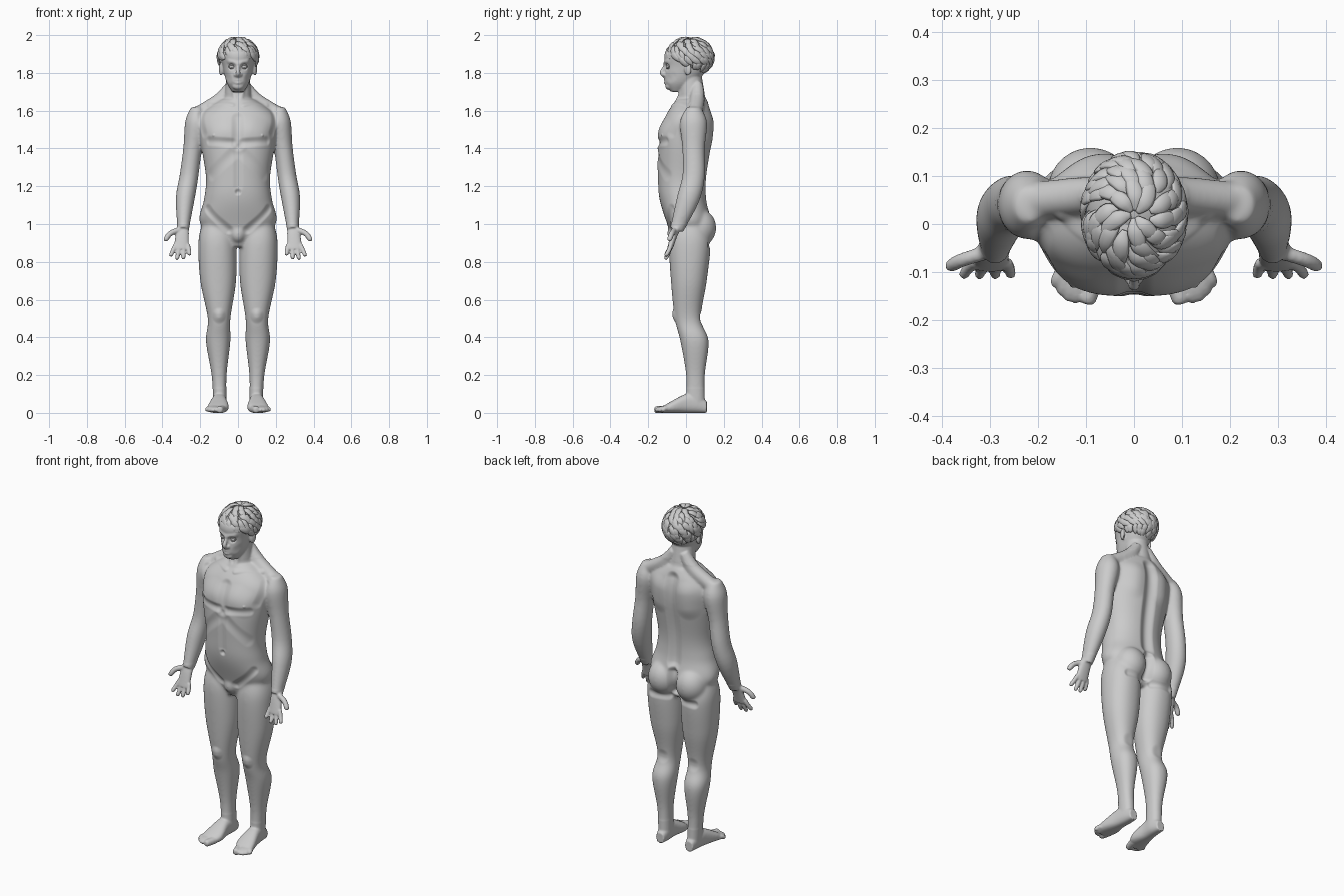
import bpy, bmesh, math, random
from math import sin, cos, tau, radians
from mathutils import Vector, Matrix, kdtree, geometry
from mathutils.bvhtree import BVHTree

random.seed(4)
default = bpy.data.objects.get("Cube")
if default:
    bpy.data.objects.remove(default, do_unlink=True)

grey = bpy.data.materials.new("plain_grey")
grey.use_nodes = True
colour = (0.6, 0.6, 0.6, 1)
grey.diffuse_color = colour
grey.node_tree.nodes["Principled BSDF"].inputs["Base Color"].default_value = colour


def spline(rows, steps):
    """Smooth interpolation through rows of numbers."""
    smooth, last = [], len(rows) - 1
    for i in range(last):
        before, here, after, beyond = (rows[max(0, min(last, i + k))] for k in (-1, 0, 1, 2))
        for step in range(steps):
            t = step / steps
            row = []
            for a, b, c, d in zip(before, here, after, beyond):
                leave, arrive = (c - a) / 2, (d - b) / 2
                ease = t * t * (3 - t - t)
                row.append(b + (c - b) * ease + t * (1 - t) * (leave * (1 - t) - arrive * t))
            smooth.append(row)
    smooth.append(list(rows[-1]))
    return smooth


def skin(bm, rings, both):
    """Close a stack of rings into a solid, mirrored if asked."""
    for side in ((1, -1) if both else (1,)):
        loops = [[bm.verts.new((p.x * side, p.y, p.z)) for p in ring] for ring in rings]
        count = len(loops[0])
        for low, high in zip(loops, loops[1:]):
            for k in range(count):
                after = (k + 1) % count
                bm.faces.new((low[k], low[after], high[after], high[k]))
        bm.faces.new(loops[0])
        bm.faces.new(loops[-1])


def rounded(low, high, wave, power):
    """Point on a rounded box outline between two bounds."""
    middle, half = (low + high) / 2, (high - low) / 2
    return middle + half * math.copysign(abs(wave) ** (2 / power), wave)


def loft(bm, rows, both=True, power=2.2, along_y=False, sides=40):
    """Each row holds a station, then the bounds on the two cross axes."""
    rings = []
    for station, left, right, low, high in spline(rows, 6):
        ring = []
        for k in range(sides):
            angle = k * tau / sides
            a = rounded(left, right, cos(angle), power)
            b = rounded(low, high, sin(angle), power)
            ring.append(Vector((a, station, b) if along_y else (a, b, station)))
        rings.append(ring)
    skin(bm, rings, both)


def tube(bm, points, both=True, flat=1, centre=None, sides=12):
    """Tapered tube through points of x, y, z, radius."""
    rows = spline(points, 4)
    rings = []
    for i, row in enumerate(rows):
        p = Vector(row[:3])
        along = Vector(rows[min(i + 1, len(rows) - 1)][:3]) - Vector(rows[max(i - 1, 0)][:3])
        normal = p - centre if centre else Vector((0, 1, 0.3))
        across = along.cross(normal).normalized()
        up = across.cross(along).normalized() * flat
        angles = [k * tau / sides for k in range(sides)]
        rings.append([p + max(row[3], 0.001) * (cos(a) * across + sin(a) * up) for a in angles])
    skin(bm, rings, both)


def blob(bm, centre, radii, both=True, tilt=0):
    """Ellipsoid, turned about the upright axis."""
    for side in ((1, -1) if both else (1,)):
        place = Matrix.Translation((centre[0] * side, centre[1], centre[2]))
        turn = Matrix.Rotation(tilt * side, 4, 'Z')
        bmesh.ops.create_icosphere(bm, subdivisions=4, radius=1,
                                   matrix=place @ turn @ Matrix.Diagonal((*radii, 1)))


def digit(bm, base, tip, radius, bend):
    """Finger or toe with a rounded end."""
    base, tip, bend = Vector(base), Vector(tip), Vector(bend)
    points = []
    for t, taper in ((0, 1), (0.5, 1), (0.9, 0.9), (1, 0.4)):
        points.append((*(base.lerp(tip, t) + bend * sin(t * tau / 2)), radius * taper))
    tube(bm, points)


def finish(name, bm):
    bmesh.ops.recalc_face_normals(bm, faces=bm.faces[:])
    mesh = bpy.data.meshes.new(name)
    bm.to_mesh(mesh)
    bm.free()
    mesh.materials.append(grey)
    mesh.shade_smooth()
    obj = bpy.data.objects.new(name, mesh)
    bpy.context.scene.collection.objects.link(obj)
    return obj


def bake(obj):
    """Replace the mesh with its modified result."""
    bpy.context.view_layer.update()
    depsgraph = bpy.context.evaluated_depsgraph_get()
    mesh = bpy.data.meshes.new_from_object(obj.evaluated_get(depsgraph))
    obj.modifiers.clear()
    obj.data = mesh
    mesh.materials.clear()
    mesh.materials.append(grey)


def soften(obj, iterations, group=""):
    smooth = obj.modifiers.new("soften", 'SMOOTH')
    smooth.iterations = iterations
    smooth.vertex_group = group


body = bmesh.new()
# Torso and head: height, half width, front, back
torso = [(.88, .06, -.06, .08), (1, .2, -.1, .13), (1.13, .18, -.14, .11), (1.25, .17, -.15, .11),
         (1.45, .2, -.15, .14), (1.57, .2, -.11, .14), (1.66, .09, -.05, .11)]
head = [(1.7, .03, -.08, -.02), (1.75, .06, -.11, .05), (1.83, .08, -.11, .12),
        (1.91, .09, -.11, .13), (1.97, .04, -.04, .07)]
for rows in (torso, head):
    loft(body, [(z, -half, half, front, back) for z, half, front, back in rows], both=False)

# Neck, sloping shoulder muscles and throat cords
tube(body, [(0, .04, 1.58, .08), (0, .03, 1.68, .07), (0, .02, 1.8, .06)], both=False, sides=32)
tube(body, [(.03, .06, 1.74, .03), (.09, .06, 1.66, .04), (.2, .05, 1.59, .04)])
tube(body, [(.06, .02, 1.79, .01), (.01, -.05, 1.65, .01)])

# Buttocks and a plain mound joining the legs
blob(body, (.09, .07, .98), (.09, .09, .1))
blob(body, (0, -.06, .95), (.04, .04, .05), both=False)

# Arms, then hands with palms forward and thumbs outside
tube(body, [(.22, .04, 1.62, .03), (.22, .04, 1.54, .06), (.24, .04, 1.4, .05), (.26, .04, 1.25, .05),
            (.28, .01, 1.13, .05), (.29, -.05, .97, .03)], flat=1.2, sides=32)
loft(body, [(1, .26, .32, -.06, -.01), (.95, .26, .33, -.08, -.04), (.87, .26, .34, -.1, -.07)])
for k in range(4):
    spread = k - 1.6
    digit(body, (.3 + spread * .022, -.08, .89), (.31 + spread * .034, -.11, .81 + spread ** 2 * .01),
          .012, (0, .004, 0))
digit(body, (.31, -.06, .97), (.386, -.09, .91), .015, (.01, 0, .01))

# Legs: height, inner, outer, front, back
loft(body, [(1, .03, .19, -.07, .1), (.9, .01, .21, -.09, .13), (.7, .01, .2, -.08, .11),
            (.5, .04, .16, -.06, .08), (.38, .04, .17, -.03, .12), (.2, .06, .14, 0, .1), (.05, .06, .13, 0, .1)])

# Feet run along the sole; toes fan out from the big one
loft(body, [(.11, .07, .12, 0, .06), (.06, .06, .13, 0, .1), (0, .06, .14, 0, .1),
            (-.08, .05, .16, 0, .06), (-.13, .08, .16, 0, .03)], power=2.5, along_y=True)
digit(body, (.08, -.1, .02), (.1, -.167, .016), .02, (0, 0, 0))
for k in range(4):
    digit(body, (.11 + k * .013, -.09, .02), (.124 + k * .014, -.163 + k * k * .004, .01),
          .013, (0, 0, .01))

# Nose, nostrils, lips, chin and ears
tube(body, [(0, -.1, 1.85, .01), (0, -.12, 1.82, .01), (0, -.127, 1.8, .013), (0, -.11, 1.78, .01)], both=False)
blob(body, (.013, -.11, 1.79), (.01, .013, .01))
for height in (1.763, 1.748):
    tube(body, [(-.003, -.11, height, .008), (.01, -.107, height, .007), (.03, -.1, 1.756, .003)])
blob(body, (0, -.09, 1.73), (.03, .02, .02), both=False)
blob(body, (.09, .01, 1.82), (.01, .02, .035), tilt=-.4)

# Fuse the parts, then soften all but the face, hands and feet
body = finish("body", body)
fuse = body.modifiers.new("fuse", 'REMESH')
fuse.mode = 'VOXEL'
fuse.voxel_size = 0.005
fuse.use_smooth_shade = True
soften(body, 5)
bake(body)
group = body.vertex_groups.new(name="limbs_and_torso")
broad = [v.index for v in body.data.vertices
         if .13 < v.co.z < 1.69 and not (abs(v.co.x) > .23 and v.co.z < 1)]
group.add(broad, 1, 'REPLACE')
soften(body, 40, group.name)
bake(body)

# Sculpted strokes: start and end as x and z, then width and relief
front = {"eye_socket": ((.033, 1.834), (.034, 1.834), .026, -.014),
         "brow": ((.01, 1.85), (.05, 1.86), .02, .006),
         "cheek_hollow": ((.05, 1.77), (.06, 1.78), .03, -.005),
         "breastbone": ((0, 1.56), (0, 1.42), .04, -.01),
         "belly_line": ((0, 1.4), (0, 1.2), .03, -.006),
         "chest_muscle": ((.08, 1.5), (.12, 1.48), .09, .01),
         "chest_fold": ((.03, 1.43), (.15, 1.44), .03, -.01),
         "nipple": ((.13, 1.47), (.13, 1.47), .01, .005),
         "collarbone": ((.03, 1.63), (.15, 1.63), .02, .006),
         "armpit_fold": ((.19, 1.58), (.18, 1.48), .03, -.008),
         "rib_arch": ((.03, 1.37), (.14, 1.26), .04, -.006),
         "navel": ((0, 1.17), (0, 1.17), .02, -.012),
         "groin_crease": ((.16, 1.08), (.05, .97), .03, -.01),
         "kneecap": ((.1, .52), (.1, .51), .04, .01)}
back = {"spine": ((0, 1.6), (0, 1.1), .05, -.02),
        "shoulder_blade": ((.09, 1.53), (.1, 1.45), .08, .01),
        "seat_cleft": ((0, 1.04), (0, .93), .04, -.03),
        "seat_fold": ((.04, .89), (.14, .89), .03, -.01),
        "knee_hollow": ((.1, .51), (.1, .5), .04, -.006)}
verts = body.data.vertices
surface = BVHTree.FromPolygons([v.co.copy() for v in verts], [tuple(p.vertices) for p in body.data.polygons])
tree = kdtree.KDTree(len(verts))
for v in verts:
    tree.insert(v.co, v.index)
tree.balance()


def stroke(start, end, width, relief, facing):
    """Raise or sink the surface along a line seen from one side."""
    hits = [surface.ray_cast(Vector((x, facing, z)), Vector((0, -facing, 0)))[0] for x, z in (start, end)]
    if None in hits:
        return
    a, b = hits
    span = (b - a).length
    for co, index, _ in tree.find_range((a + b) / 2, span / 2 + width):
        t = geometry.intersect_point_line(co, a, b)[1] if span else 0
        distance = (co - a.lerp(b, max(0, min(1, t)))).length / width
        if distance < 1:
            verts[index].co.y += facing * relief * (1 - distance ** 2) ** 2


for strokes, facing in ((front, -1), (back, 1)):
    for start, end, width, relief in strokes.values():
        for side in ((1, -1) if start[0] else (1,)):
            stroke((start[0] * side, start[1]), (end[0] * side, end[1]), width, relief, facing)
body.data.update()

# Eyes and eyelids
eyes = bmesh.new()
blob(eyes, (.033, -.088, 1.834), (.015, .015, .015))
finish("eyes", eyes)
lids = bmesh.new()
for lift in (.009, -.009):
    tube(lids, [(.017, -.09, 1.834, .003), (.033, -.1, 1.834 + lift, .004), (.05, -.09, 1.834, .003)])
finish("eyelids", lids)

# Hair: a close cap under overlapping swept locks
hair = bmesh.new()
blob(hair, (0, .04, 1.885), (.1, .1, .095), both=False)
middle, size = Vector((0, .02, 1.885)), Vector((.103, .122, .1))
for start in range(4, 120, 16):
    count = 5 + int(20 * sin(radians(start)))
    for k in range(count):
        turn = (k + random.uniform(-.3, .3)) * tau / count + start
        sweep = random.uniform(.25, .8) if start < 90 else random.uniform(-.15, .25)
        length, loose = random.uniform(32, 46), random.uniform(1, 1.07)
        hairline = 80 + 31 * (1 - cos(turn + sweep))
        if start > hairline - 14:
            continue
        path = []
        for t, lift, width in ((0, .96, .006), (.3, 1.03, .017), (.65, 1.04, .015), (1, loose, .001)):
            around = turn + sweep * t
            down = radians(min(start + length * t, hairline + 8 * t))
            out = Vector((sin(down) * sin(around), -sin(down) * cos(around), cos(down)))
            path.append((*(middle + out * size * lift), width))
        tube(hair, path, both=False, flat=.4, centre=middle, sides=8)
finish("hair", hair)
